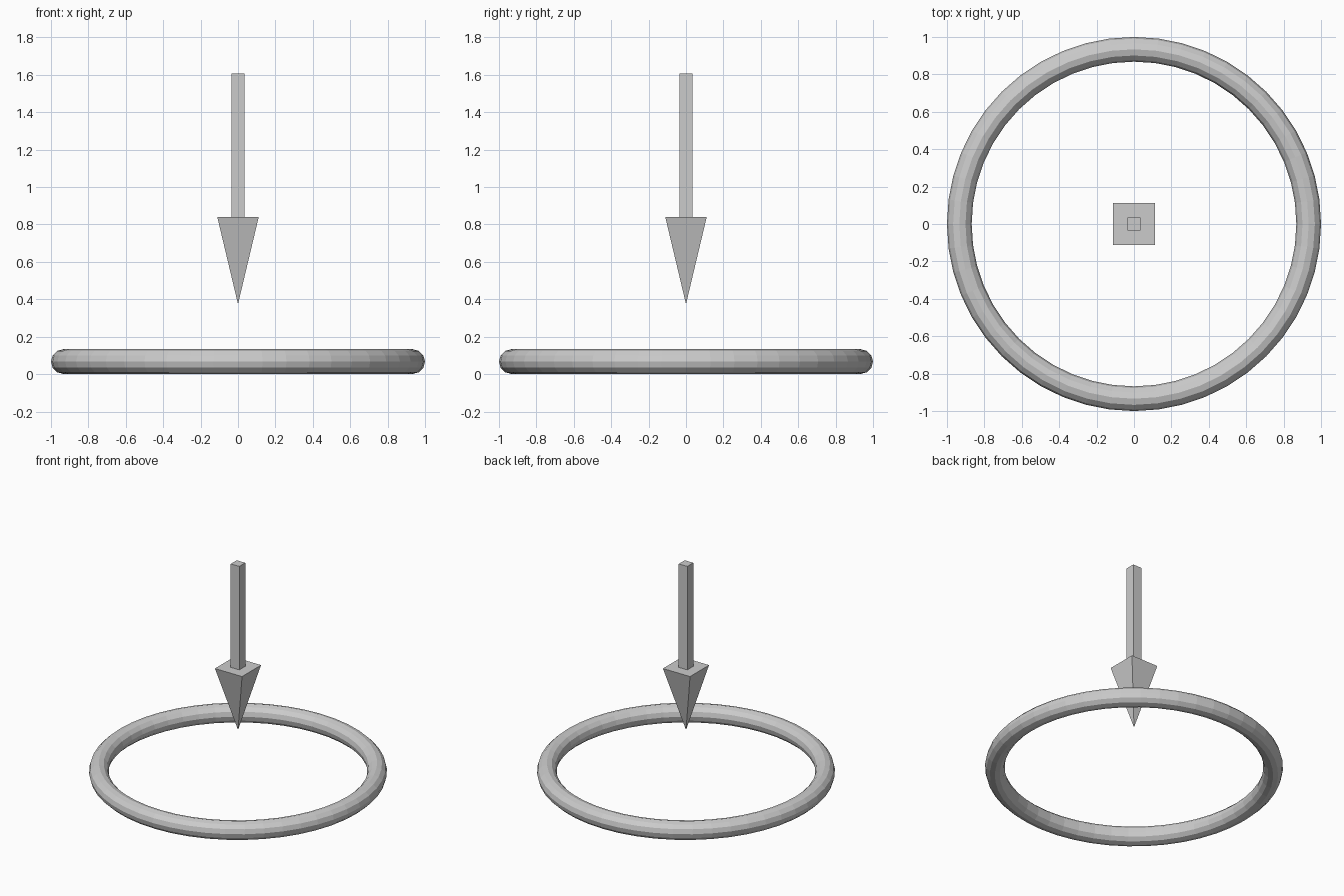
import bpy
from math import pi

if "Cube" in bpy.data.objects:
    bpy.data.objects.remove(bpy.data.objects["Cube"])

# Flat-shaded ground ring
bpy.ops.mesh.primitive_torus_add(major_radius=0.934, minor_radius=0.066,
                                 major_segments=48, minor_segments=12,
                                 location=(0, 0, 0.067))
bpy.context.object.name = "ring"


def square_part(name, r_bottom, r_top, z0, z1):
    """Four-sided prism or pyramid with sides square to the axes."""
    k = 2 ** 0.5
    bpy.ops.mesh.primitive_cone_add(vertices=4, radius1=r_bottom * k,
                                    radius2=r_top * k, depth=z1 - z0,
                                    location=(0, 0, (z0 + z1) / 2),
                                    rotation=(0, 0, pi / 4))
    bpy.ops.object.transform_apply(location=False, rotation=True, scale=False)
    bpy.context.object.name = name


# Floating arrow pointing down at the ring centre
square_part("arrow_head", 0, 0.111, 0.374, 0.841)
square_part("arrow_shaft", 0.035, 0.035, 0.841, 1.607)
